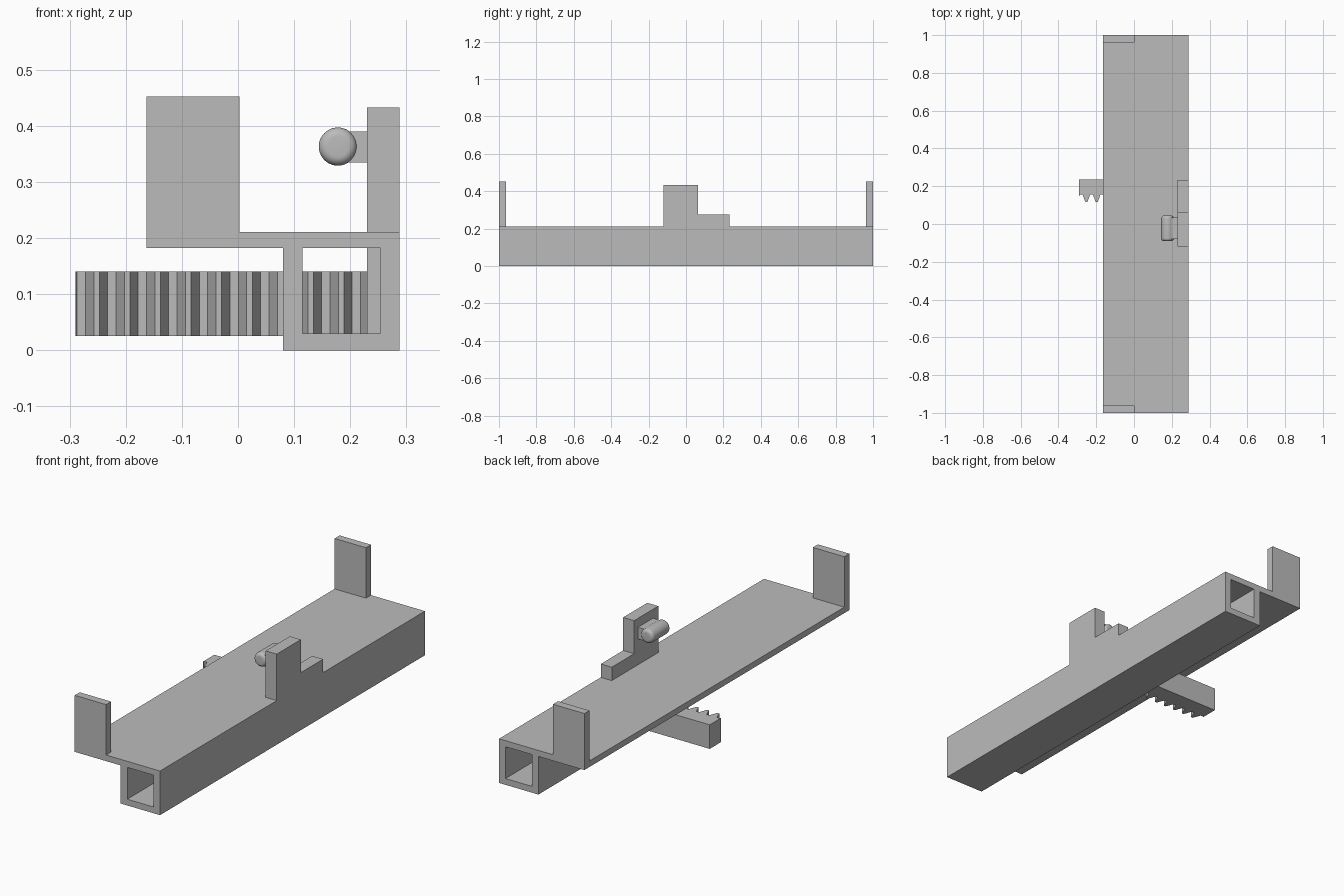
import bpy
import bmesh
import math

if "Cube" in bpy.data.objects:
    bpy.data.objects.remove(bpy.data.objects["Cube"], do_unlink=True)

grey = bpy.data.materials.new("light_grey")
grey.use_nodes = True
colour = (0.5, 0.5, 0.5, 1)
grey.diffuse_color = colour
grey.node_tree.nodes["Principled BSDF"].inputs["Base Color"].default_value = colour


def finish(name, bm):
    bmesh.ops.recalc_face_normals(bm, faces=bm.faces)
    mesh = bpy.data.meshes.new(name)
    bm.to_mesh(mesh)
    bm.free()
    mesh.materials.append(grey)
    obj = bpy.data.objects.new(name, mesh)
    bpy.context.collection.objects.link(obj)
    return obj


def extrude(name, points, axis, start, end):
    """Extrude a flat outline along one axis; points hold the other two axes in order."""
    bm = bmesh.new()
    verts = []
    for p in points:
        co = list(p)
        co.insert(axis, start)
        verts.append(bm.verts.new(co))
    face = bm.faces.new(verts)
    moved = bmesh.ops.extrude_face_region(bm, geom=[face])["geom"]
    shift = [0, 0, 0]
    shift[axis] = end - start
    bmesh.ops.translate(bm, vec=shift,
                        verts=[g for g in moved if isinstance(g, bmesh.types.BMVert)])
    return finish(name, bm)


def box(name, x, y, z):
    outline = [(x[0], z[0]), (x[1], z[0]), (x[1], z[1]), (x[0], z[1])]
    return extrude(name, outline, 1, *y)


# Rail: top plate with a square tube hanging under one edge
left, right, tube_left = -0.163, 0.288, 0.08
plate_low, plate_top = 0.182, 0.211
rail = extrude("rail", [(left, plate_low), (tube_left, plate_low), (tube_left, 0),
                        (right, 0), (right, plate_top), (left, plate_top)], 1, -1, 1)
bore = box("bore_cutter", (0.115, 0.254), (-1.1, 1.1), (0.03, plate_low))
bore.hide_render = True
bore.hide_set(True)
cut = rail.modifiers.new("bore", "BOOLEAN")
cut.object = bore
cut.solver = "EXACT"

# Upright tabs at both ends
for name, y in (("front_tab", (-1, -0.962)), ("back_tab", (0.962, 1))):
    box(name, (left, 0.003), y, (plate_low, 0.452))

# Stepped slider above the tube, with its foot inside
y0, y1, y2 = -0.119, 0.063, 0.232
extrude("slider", [(y0, 0.2), (y2, 0.2), (y2, 0.275), (y1, 0.275),
                   (y1, 0.433), (y0, 0.433)], 0, 0.23, right)
box("slider_foot", (0.23, 0.265), (y0, y2), (0.025, 0.19))

# Peg held by a short arm
box("peg_arm", (0.185, 0.235), (-0.08, 0.035), (0.335, 0.39))
bm = bmesh.new()
rings = []
fillet, radius, sides, steps = 0.016, 0.034, 40, 6
profile = [(-0.091 + fillet * (1 - math.sin(a)), radius - fillet * (1 - math.cos(a)))
           for a in [math.pi / 2 * (1 - i / steps) for i in range(steps + 1)]]
profile += [(-0.046 - y, r) for y, r in reversed(profile)]
for y, r in profile:
    rings.append([bm.verts.new((0.178 + r * math.cos(t), y, 0.363 + r * math.sin(t)))
                  for t in [2 * math.pi * k / sides for k in range(sides)]])
for a, b in zip(rings, rings[1:]):
    for k in range(sides):
        n = (k + 1) % sides
        bm.faces.new((a[k], a[n], b[n], b[k]))
bm.faces.new(rings[0])
bm.faces.new(rings[-1])
peg = finish("peg", bm)
bpy.ops.object.select_all(action="DESELECT")
peg.select_set(True)
bpy.context.view_layer.objects.active = peg
bpy.ops.object.shade_smooth_by_angle(angle=math.radians(35))

# Toothed rack running through the tube
root, tip, pitch = 0.155, 0.116, 0.0545
outline = [(-0.29, 0.235), (-0.29, root - 0.006), (-0.287, root)]
for i in range(9):
    x = -0.287 + i * pitch
    outline += [(x + 0.015, root), (x + 0.03, tip), (x + 0.04, tip), (x + pitch, root)]
outline += [(0.218, root), (0.232, tip), (0.24, tip), (0.24, 0.235)]
extrude("rack", outline, 2, 0.025, 0.14)
